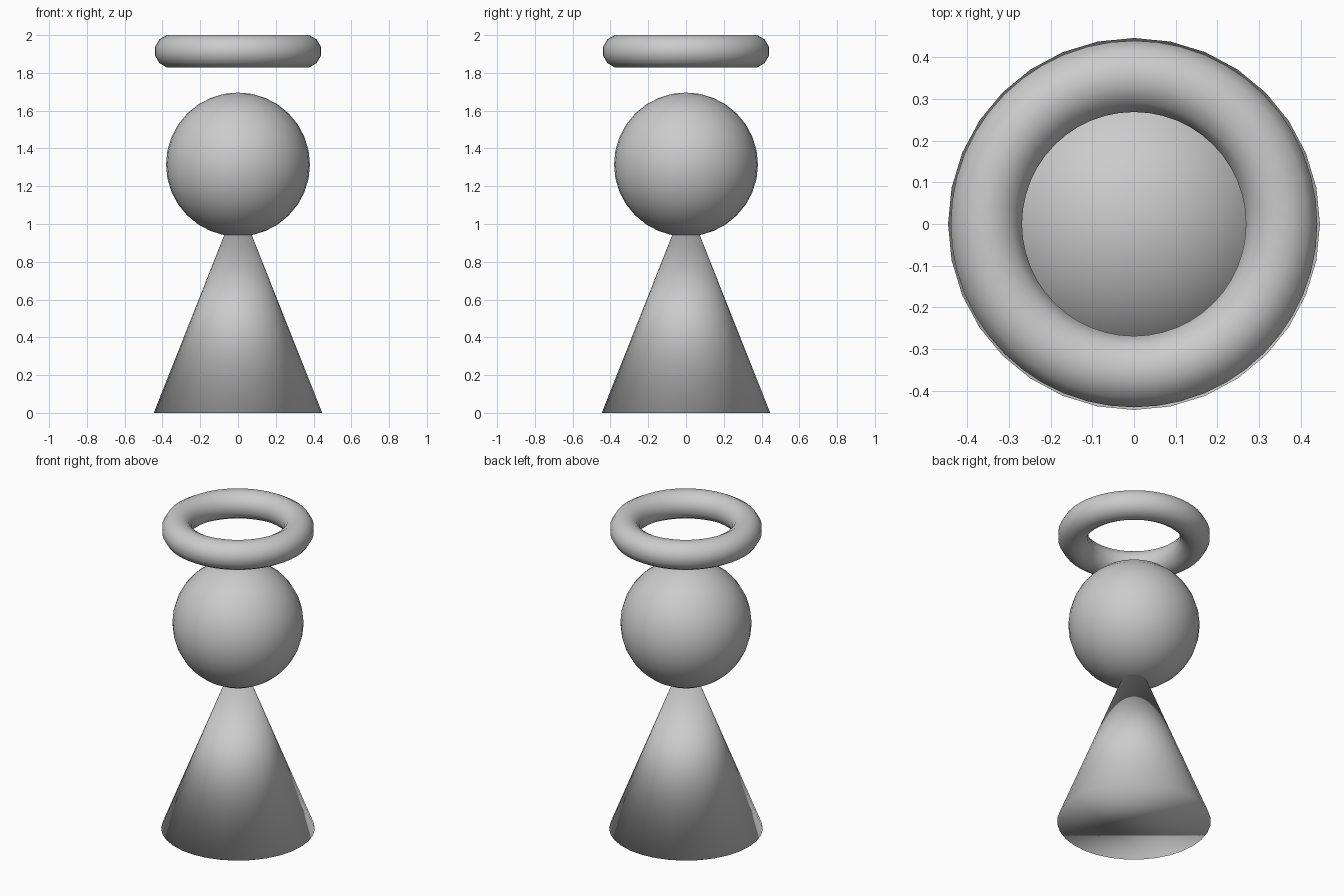
import bpy
import math

default = bpy.data.objects.get("Cube")
if default:
    bpy.data.objects.remove(default, do_unlink=True)

grey = bpy.data.materials.new("plain_grey")
grey.use_nodes = True
COLOUR = (0.6, 0.6, 0.6, 1)
grey.diffuse_color = COLOUR
grey.node_tree.nodes["Principled BSDF"].inputs["Base Color"].default_value = COLOUR


def finish(name):
    """Name the new part, colour it and smooth it all over."""
    part = bpy.context.object
    part.name = name
    part.data.materials.append(grey)
    bpy.ops.object.shade_smooth()
    return part


# Body: a closed cone whose tip is buried in the head
BODY_HEIGHT = 1.125
bpy.ops.mesh.primitive_cone_add(vertices=32, radius1=0.446, radius2=0,
                                depth=BODY_HEIGHT, location=(0, 0, BODY_HEIGHT / 2))
finish("body")

# Head
bpy.ops.mesh.primitive_uv_sphere_add(segments=32, ring_count=16, radius=0.381,
                                     location=(0, 0, 1.315))
finish("head")

# Floating ring: flat-topped twelve-sided section swept around z
MAJOR, MINOR = 0.354, 0.0885
bpy.ops.mesh.primitive_torus_add(major_segments=48, minor_segments=12,
                                 major_radius=MAJOR, minor_radius=MINOR,
                                 location=(0, 0, 1.9145))
ring = finish("halo_ring")
for v in ring.data.vertices:
    around = math.atan2(v.co.y, v.co.x)
    section = math.atan2(v.co.z, v.co.xy.length - MAJOR) + math.pi / 12
    reach = MAJOR + MINOR * math.cos(section)
    v.co = (reach * math.cos(around), reach * math.sin(around), MINOR * math.sin(section))
